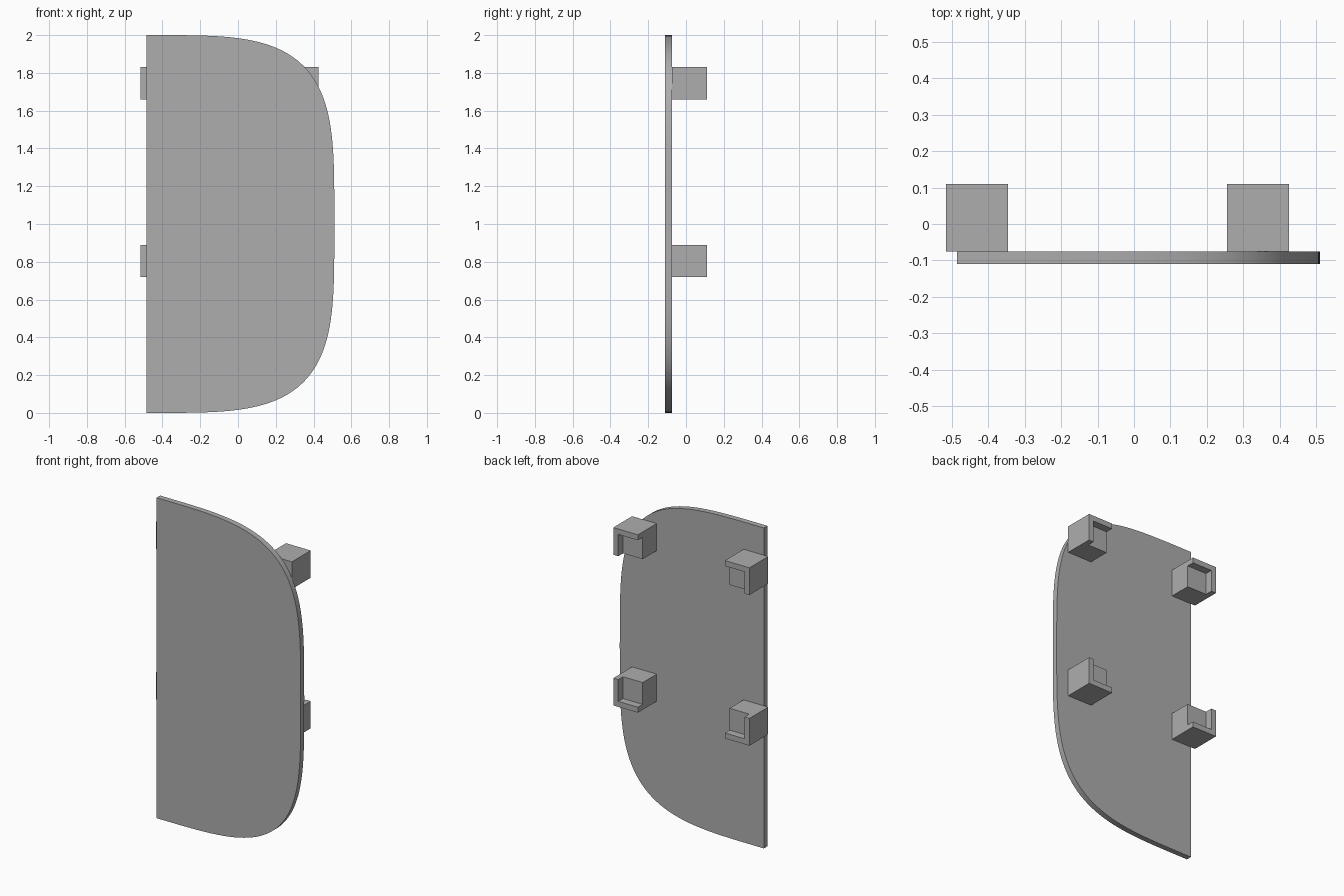
import bpy, bmesh
from math import sin, cos, pi

cube = bpy.data.objects.get("Cube")
if cube:
    bpy.data.objects.remove(cube)

grey = bpy.data.materials.new("plain grey")
grey.use_nodes = True
GREY = (0.42, 0.42, 0.42, 1)
grey.diffuse_color = GREY
grey.node_tree.nodes["Principled BSDF"].inputs["Base Color"].default_value = GREY


def extrude_profile(name, points, vector):
    """Solid made by sweeping a closed outline along a vector."""
    bm = bmesh.new()
    face = bm.faces.new([bm.verts.new(p) for p in points])
    swept = bmesh.ops.extrude_face_region(bm, geom=[face])
    verts = [g for g in swept["geom"] if isinstance(g, bmesh.types.BMVert)]
    bmesh.ops.translate(bm, verts=verts, vec=vector)
    bmesh.ops.recalc_face_normals(bm, faces=bm.faces)
    mesh = bpy.data.meshes.new(name)
    bm.to_mesh(mesh)
    bm.free()
    mesh.materials.append(grey)
    obj = bpy.data.objects.new(name, mesh)
    bpy.context.collection.objects.link(obj)
    return obj


FRONT, PLATE_BACK, SEAT, BACK = -0.11, -0.075, 0.063, 0.11

# Panel: straight edge on one side, half superellipse on the other
LEFT, WIDTH, POWER, STEPS = -0.485, 0.995, 2 / 3.88, 96
outline = []
for i in range(STEPS + 1):
    a = -pi / 2 + pi * i / STEPS
    s = sin(a)
    x = LEFT + WIDTH * max(cos(a), 0) ** POWER if 0 < i < STEPS else LEFT
    z = 1 + (1 if s > 0 else -1) * abs(s) ** POWER
    outline.append((x, FRONT, z))
panel = extrude_profile("curved_panel", outline, (0, PLATE_BACK - FRONT, 0))
bpy.context.view_layer.objects.active = panel
panel.select_set(True)
bpy.ops.object.shade_smooth_by_angle(angle=0.6)
panel.select_set(False)

# Corner brackets: a solid block with an L-shaped lip around the outer corner
SIZE, LIP = 0.17, 0.034
for side, x, dx in (("right", -0.515, 1), ("left", 0.425, -1)):
    for level, z, dz in (("lower", 0.72, 1), ("upper", 1.83, -1)):
        def outline_at(y, corners):
            return [(x + dx * u, y, z + dz * v) for u, v in corners]
        block = [(0, 0), (SIZE, 0), (SIZE, SIZE), (0, SIZE)]
        lip = [(0, 0), (SIZE, 0), (SIZE, LIP), (LIP, LIP), (LIP, SIZE), (0, SIZE)]
        extrude_profile(f"{level}_{side}_bracket_block",
                        outline_at(PLATE_BACK, block), (0, SEAT - PLATE_BACK, 0))
        extrude_profile(f"{level}_{side}_bracket_lip",
                        outline_at(SEAT, lip), (0, BACK - SEAT, 0))
